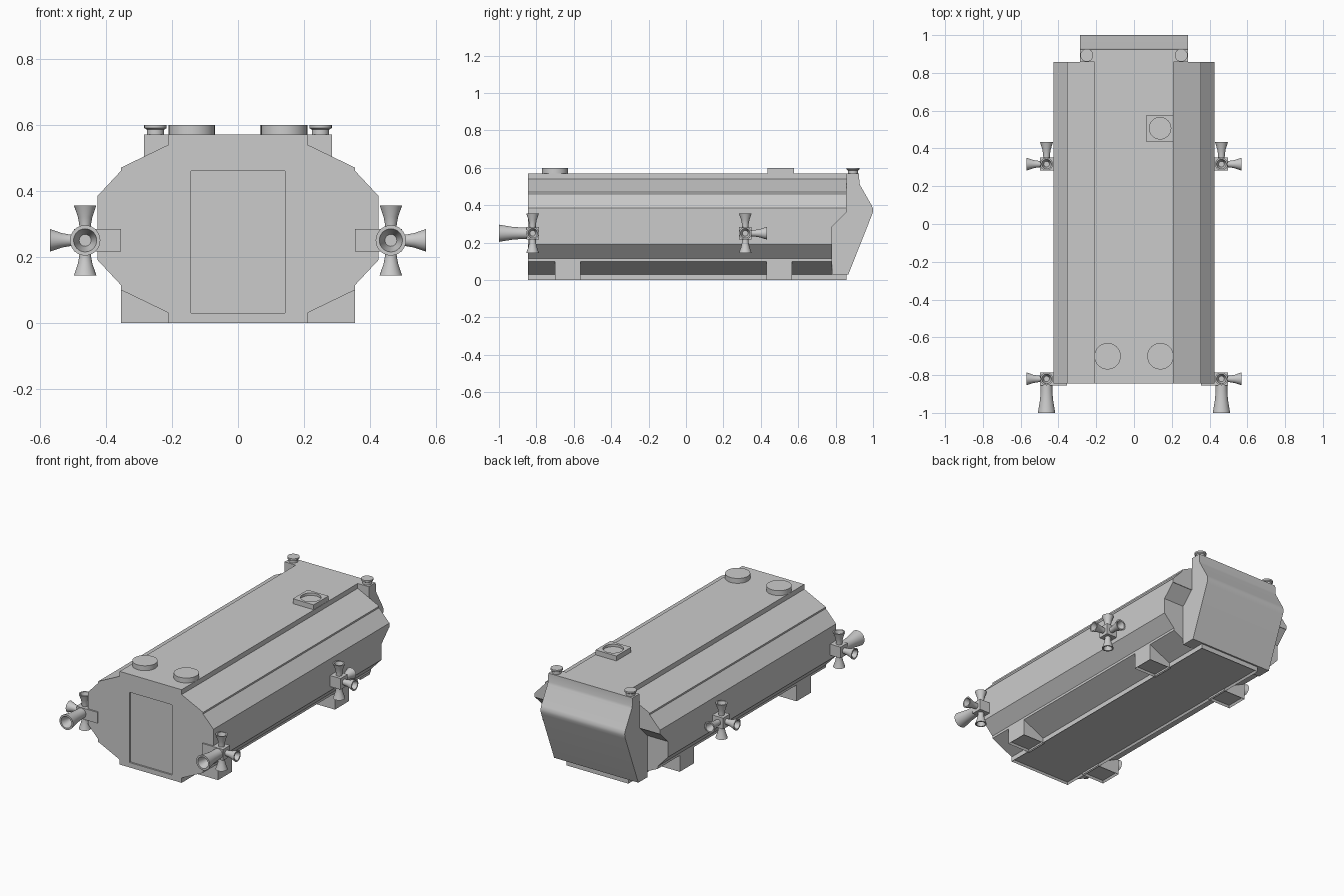
import bpy, bmesh, math
from mathutils import Vector, Matrix

if "Cube" in bpy.data.objects:
    bpy.data.objects.remove(bpy.data.objects["Cube"])


def make(name, bm, smooth=False):
    bmesh.ops.recalc_face_normals(bm, faces=bm.faces)
    me = bpy.data.meshes.new(name)
    bm.to_mesh(me)
    bm.free()
    ob = bpy.data.objects.new(name, me)
    bpy.context.collection.objects.link(ob)
    if smooth:
        bpy.ops.object.select_all(action='DESELECT')
        ob.select_set(True)
        bpy.context.view_layer.objects.active = ob
        bpy.ops.object.shade_smooth_by_angle(angle=math.radians(35))
    return ob


def recess_bottom(bm, inset, depth):
    bm.normal_update()
    low = min(bm.faces, key=lambda f: f.calc_center_median().z)
    bmesh.ops.inset_region(bm, faces=[low], thickness=inset)
    bmesh.ops.translate(bm, vec=(0, 0, depth), verts=low.verts)


def prism(name, points, offset, recess=None, smooth=False):
    """Extrude a closed outline of 3D points along an offset."""
    bm = bmesh.new()
    f = bm.faces.new([bm.verts.new(p) for p in points])
    ext = bmesh.ops.extrude_face_region(bm, geom=[f])['geom']
    bmesh.ops.translate(bm, vec=offset, verts=[g for g in ext if isinstance(g, bmesh.types.BMVert)])
    bm.faces.ensure_lookup_table()
    bmesh.ops.recalc_face_normals(bm, faces=bm.faces)
    if recess:
        recess_bottom(bm, *recess)
    return make(name, bm, smooth)


def box(name, x, y, z, recess=None):
    pts = [(x[0], y[0], z[0]), (x[1], y[0], z[0]), (x[1], y[1], z[0]), (x[0], y[1], z[0])]
    return prism(name, pts, (0, 0, z[1] - z[0]), recess)


def lathe(name, profile, origin, axis=(0, 0, 1), n=24):
    """Spin (radius, height) pairs around an axis; both ends capped."""
    rot = Vector((0, 0, 1)).rotation_difference(Vector(axis)).to_matrix().to_4x4()
    bm = bmesh.new()
    rings = [[bm.verts.new((r * math.cos(2 * math.pi * i / n), r * math.sin(2 * math.pi * i / n), h))
              for i in range(n)] for r, h in profile]
    for a, b in zip(rings, rings[1:]):
        for i in range(n):
            bm.faces.new((a[i], a[(i + 1) % n], b[(i + 1) % n], b[i]))
    bm.faces.new(rings[0])
    bm.faces.new(rings[-1])
    bm.transform(Matrix.Translation(origin) @ rot)
    return make(name, bm, True)


def cut(target, cutter):
    m = target.modifiers.new("cut", 'BOOLEAN')
    m.operation = 'DIFFERENCE'
    m.object = cutter
    m.solver = 'EXACT'
    cutter.hide_render = True
    cutter.hide_viewport = True
    cutter.display_type = 'WIRE'


# hull: stepped octagonal section with a recessed underside
half = [(.21, 0), (.21, .03), (.355, .10), (.355, .115), (.425, .19),
        (.425, .385), (.355, .46), (.355, .47), (.21, .54), (.21, .57)]
outline = half + [(-x, z) for x, z in reversed(half)]
hull = prism("hull", [(x, -.845, z) for x, z in outline], (0, 1.703, 0), recess=(.012, .012))

# recessed front door
cut(hull, box("door_cutter", (-.143, .143), (-.9, -.835), (.03, .46)))

# rear corners of the hull cut away beside the end cap
notch = [(.78, -.1), (.78, .285), (.855, .36), (.95, .36), (.95, -.1)]
for s in (-1, 1):
    cut(hull, prism("corner_cutter", [(s * .285, y, z) for y, z in notch], (s * .3, 0, 0)))

# rear end cap with a rounded bulge
cap = [(.78, .03), (.868, .03), (.993, .345), (.999, .363), (1.0, .38), (.993, .398),
       (.932, .505), (.927, .52), (.925, .57), (.858, .57), (.858, .36), (.78, .285)]
prism("rear_end_cap", [(-.285, y, z) for y, z in cap], (.57, 0, 0), smooth=True)

# hatch pad with a round well
pad = box("top_hatch_pad", (.067, .208), (.435, .578), (.565, .60))
cut(pad, lathe("hatch_cutter", [(.057, .585), (.057, .65)], (.138, .507, 0), n=32))

nozzle = [(.017, 0), (.018, .018), (.022, .04), (.034, .075), (.026, .075), (.015, .035)]
main_nozzle = [(.031, 0), (.031, .03), (.034, .075), (.046, .148), (.035, .148), (.018, .085)]

for s in (-1, 1):
    # round caps on the roof and knobs on the end cap
    lathe("roof_cap", [(.07, .56), (.07, .60)], (s * .14, -.70, 0), n=32)
    lathe("rear_knob", [(.026, .56), (.026, .585), (.034, .59), (.034, .60)], (s * .25, .893, 0))
    # landing feet
    for y in (-.70, .43):
        x = sorted((s * .20, s * .355))
        box("foot", x, (y, y + .137), (0, .105), recess=(.012, .012))
    # thruster clusters
    for y, fwd in ((-.82, -1), (.317, 1)):
        c = Vector((s * .463, y, .25))
        box("thruster_block", sorted((s * .355, s * .497)), (y - .034, y + .034), (.216, .284))
        for d in ((s, 0, 0), (0, 0, 1), (0, 0, -1)):
            d = Vector(d)
            lathe("thruster_nozzle", nozzle, c + d * .031, d)
        d = Vector((0, fwd, 0))
        if fwd < 0:
            lathe("main_nozzle", main_nozzle, c + d * .032, d, n=32)
        else:
            lathe("thruster_nozzle", [(r, h * 1.12) for r, h in nozzle], c + d * .032, d)
